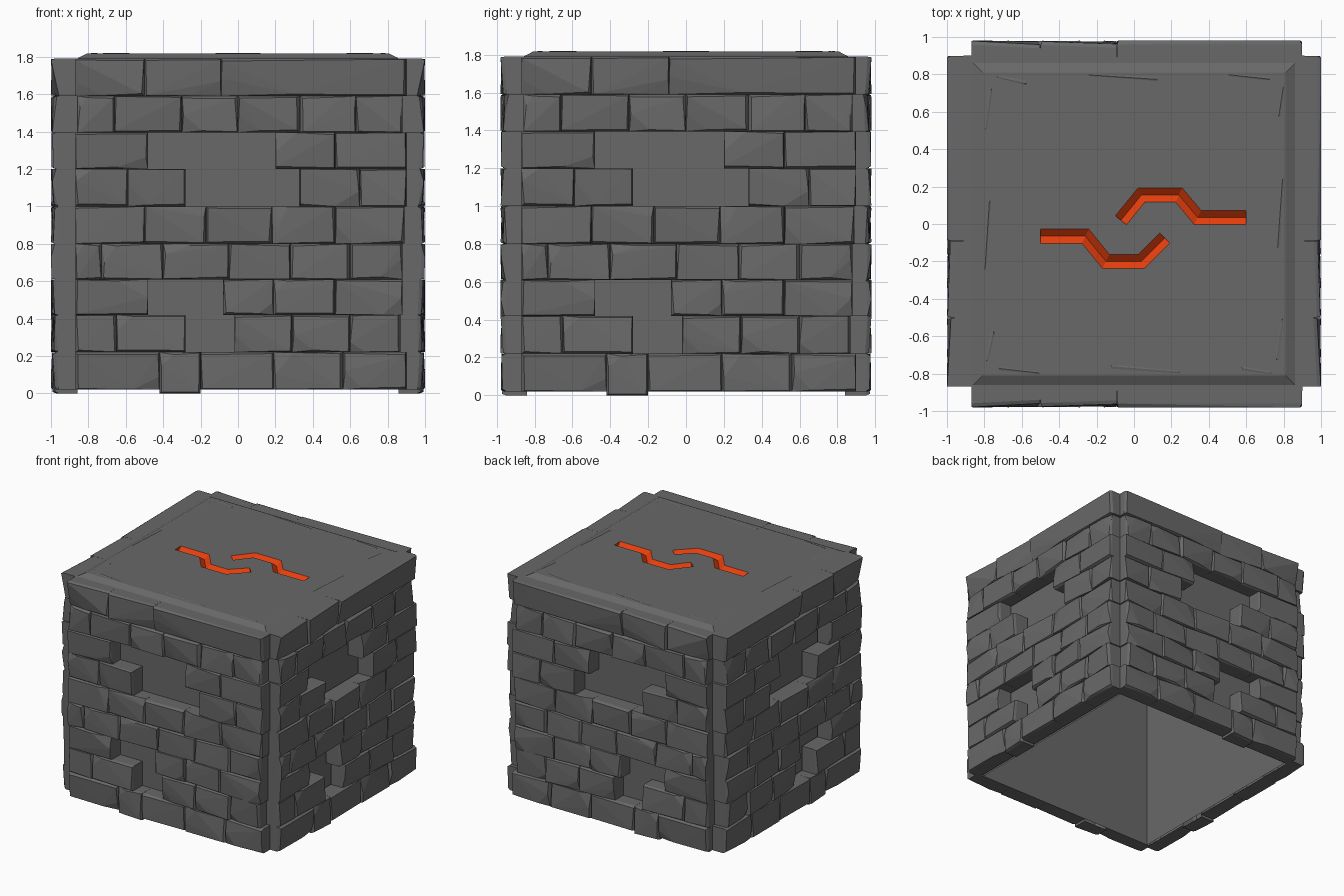
import bpy, bmesh, random
from mathutils import Matrix, Vector

if "Cube" in bpy.data.objects:
    bpy.data.objects.remove(bpy.data.objects["Cube"])

random.seed(7)


def material(name, rgb):
    m = bpy.data.materials.new(name)
    m.diffuse_color = (*rgb, 1)
    m.use_nodes = True
    m.node_tree.nodes["Principled BSDF"].inputs["Base Color"].default_value = m.diffuse_color
    return m


STONE = material("dark stone", (0.14, 0.14, 0.14))
GLOW = material("glowing orange", (0.83, 0.052, 0.004))
CORE = 0.84  # half width of the hollow core


def make(name, bm, mats):
    bmesh.ops.recalc_face_normals(bm, faces=bm.faces[:])
    me = bpy.data.meshes.new(name)
    bm.to_mesh(me)
    ob = bpy.data.objects.new(name, me)
    bpy.context.collection.objects.link(ob)
    for m in mats:
        me.materials.append(m)
    return ob


def hull(bm, pts):
    verts = [bm.verts.new(p) for p in pts]
    res = bmesh.ops.convex_hull(bm, input=verts)
    dead = {g for g in res["geom_interior"] + res["geom_unused"] if isinstance(g, bmesh.types.BMVert)}
    bmesh.ops.delete(bm, geom=list(dead), context="VERTS")


def jit(a):
    return random.uniform(-a, a)


def brick(bm, x0, x1, z0, z1, out):
    """Rough block facing -y; corners wobble and some are chipped away."""
    xm, zm = (x0 + x1) / 2, (z0 + z1) / 2
    chipped = random.choice([(-1, -1), (-1, 1), (1, -1), (1, 1), None])
    pts = []
    for sx, x in ((-1, x0), (1, x1)):
        for sz, z in ((-1, z0), (1, z1)):
            pts.append((x, -CORE, z))
            px = x - sx * 0.009 + jit(0.008)
            pz = max(0, z - sz * 0.007 + jit(0.007))
            py = min(0.98, out + jit(0.012))
            # chamfered rim, then the front corner
            pts.append((x - sx * 0.001, -py + 0.02, z))
            if chipped == (sx, sz):
                pts.append((px + (xm - px) * random.uniform(0.4, 0.9), -py, pz))
                pts.append((px, -py, pz + (zm - pz) * random.uniform(0.5, 1.2)))
            else:
                pts.append((px, -py, pz))
    hull(bm, pts)


# Courses from bottom to top: joints along the wall, and indices of missing blocks
ROWS = [
    ((-.87, -.42, -.20, .19, .56, .90), ()),
    ((-.87, -.65, -.28, -.02, .29, .60, .87), (2,)),
    ((-.87, -.48, -.08, .19, .52, .88), (1,)),
    ((-.87, -.73, -.40, -.05, .28, .60, .88), ()),
    ((-.87, -.50, -.17, .18, .52, .89), ()),
    ((-.87, -.59, -.28, .33, .65, .90), (2,)),
    ((-.87, -.48, .20, .52, .90), (1,)),
    ((-.86, -.66, -.30, .00, .33, .63, .88), ()),
    ((-.87, -.50, -.09, .90), ()),
]
LEVELS = (.02, .22, .42, .61, .80, 1.0, 1.2, 1.395, 1.59, 1.79)

wall = bmesh.new()
for r, (joints, missing) in enumerate(ROWS):
    for i in range(len(joints) - 1):
        if i in missing:
            continue
        low = 0.0 if (r, i) == (0, 1) else LEVELS[r]
        brick(wall, joints[i], joints[i + 1], low, LEVELS[r + 1], 0.97)
# The backs are open against the core
backs = [f for f in wall.faces if all(v.co.y > -CORE - 1e-4 for v in f.verts)]
bmesh.ops.delete(wall, geom=backs, context="FACES")

# Four walls: front, quarter-turned right, and their mirrored opposites
turn = Matrix.Diagonal((1 / 0.98, 1, 1, 1)) @ Matrix.Rotation(1.5707963, 4, "Z")
for name, mat in (
    ("front_brick_wall", Matrix.Identity(4)),
    ("back_brick_wall", Matrix.Diagonal((1, -1, 1, 1))),
    ("right_brick_wall", turn),
    ("left_brick_wall", Matrix.Diagonal((-1, 1, 1, 1)) @ turn),
):
    bm = wall.copy()
    bm.transform(mat)
    make(name, bm, [STONE])

# Hollow core, open at the bottom, seen through missing blocks
bm = bmesh.new()
bmesh.ops.create_cube(bm, size=1, matrix=Matrix.Translation((0, 0, 0.865))
                      @ Matrix.Diagonal((2 * CORE, 2 * CORE, 1.69, 1)))
bmesh.ops.delete(bm, geom=[f for f in bm.faces if abs(f.normal.z) > 0.9], context="FACES")
make("hollow_core", bm, [STONE])

# Top slab with sloping rim
bm = bmesh.new()
hull(bm, [(sx * s, sy * s, z) for s, z in ((0.86, 1.70), (0.86, 1.79), (0.81, 1.816))
          for sx in (-1, 1) for sy in (-1, 1)])
bmesh.ops.dissolve_limit(bm, angle_limit=0.01, verts=bm.verts[:], edges=bm.edges[:])
slab = make("top_slab", bm, [STONE, GLOW])

# Worn flakes around the slab rim
bm = bmesh.new()
for k in range(4):
    rot = Matrix.Rotation(k * 1.5707963, 4, "Z")
    for a, b in ((-.80, -.45), (-.2, .3), (.5, .79)):
        w = random.uniform(0.02, 0.05)
        pts = [(a, -.845, 1.78), (b, -.845, 1.78), (a + .04, -.84, 1.80), (b - .03, -.83, 1.803),
               (a + .08, -.80 + w, 1.819), (b - .06, -.81 + w / 2, 1.818), (a, -.7, 1.78), (b, -.7, 1.78)]
        hull(bm, [rot @ Vector(p) for p in pts])
make("slab_rim_flakes", bm, [STONE])


def groove(name, path, half=0.038, depth=0.034, top=1.816):
    """V-shaped cutter along a mitred path; its faces leave orange walls."""
    pts = [Vector(p) for p in path]
    bm = bmesh.new()
    rings = []
    for i, p in enumerate(pts):
        d0 = (p - pts[i - 1]).normalized() if i else (pts[1] - p).normalized()
        d1 = (pts[i + 1] - p).normalized() if i < len(pts) - 1 else d0
        n0, n1 = Vector((-d0.y, d0.x)), Vector((-d1.y, d1.x))
        n = (n0 + n1).normalized()
        n *= 1.5 * half / n.dot(n0)
        l, r = p + n, p - n
        rings.append([bm.verts.new(v) for v in (
            (l.x, l.y, top + depth / 2), (p.x, p.y, top - depth), (r.x, r.y, top + depth / 2))])
    for a, b in zip(rings, rings[1:]):
        for j in range(3):
            k = (j + 1) % 3
            bm.faces.new((a[j], a[k], b[k], b[j]))
    bm.faces.new(rings[0])
    bm.faces.new(rings[-1])
    for f in bm.faces:
        f.material_index = 1
    cutter = make(name, bm, [STONE, GLOW])
    cutter.hide_render = True
    cutter.hide_set(True)
    mod = slab.modifiers.new(name, "BOOLEAN")
    mod.operation = "DIFFERENCE"
    mod.solver = "EXACT"
    mod.object = cutter


# Two glowing grooves on the top
groove("upper_groove_cutter", [(-.07, .02), (.04, .155), (.24, .155), (.34, .035), (.60, .035)])
groove("lower_groove_cutter", [(-.50, -.065), (-.26, -.065), (-.15, -.20), (.04, -.20), (.165, -.075)])
